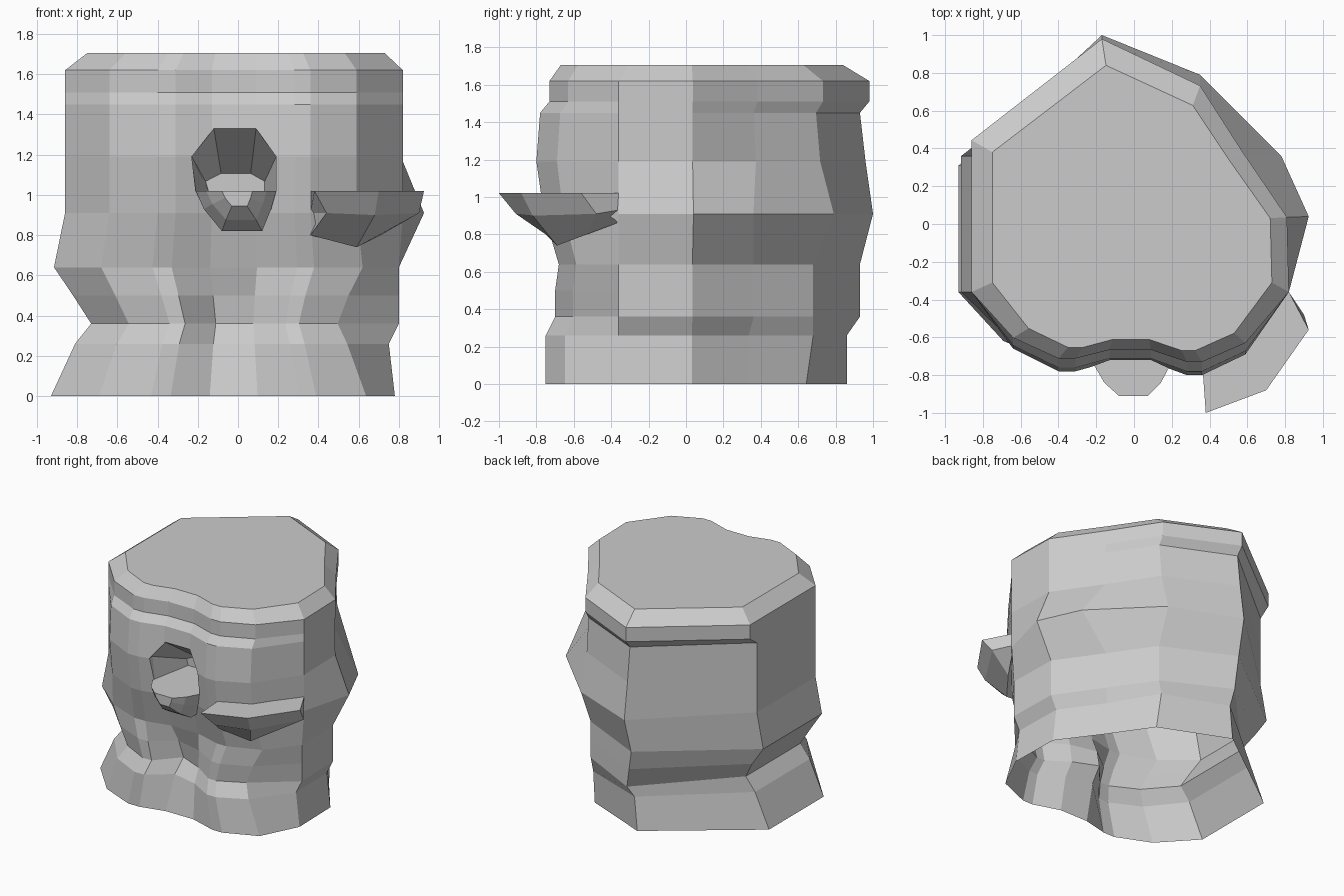
import bpy, bmesh

if "Cube" in bpy.data.objects:
    bpy.data.objects.remove(bpy.data.objects["Cube"])


def loft(name, rings):
    """Closed low-poly solid through rings that have equal point counts."""
    bm = bmesh.new()
    loops = [[bm.verts.new(p) for p in ring] for ring in rings]
    n = len(loops[0])
    for a, b in zip(loops, loops[1:]):
        for i in range(n):
            j = (i + 1) % n
            bm.faces.new((a[i], a[j], b[j], b[i]))
    bm.faces.new(loops[0][::-1])
    bm.faces.new(loops[-1])
    bmesh.ops.recalc_face_normals(bm, faces=bm.faces)
    mesh = bpy.data.meshes.new(name)
    bm.to_mesh(mesh)
    bm.free()
    ob = bpy.data.objects.new(name, mesh)
    bpy.context.collection.objects.link(ob)
    return ob


# Trunk plan: front-left corner, along the wavy front, then around the back
plan = [(-.86, -.36), (-.64, -.66), (-.40, -.78), (-.31, -.78), (-.13, -.73),
        (.09, -.73), (.28, -.80), (.36, -.80), (.59, -.69), (.82, -.36),
        (.81, .035), (.575, .37), (.35, .71), (-.17, .95), (-.86, .43)]

# height, left extent, right extent, right-front width factor, front y, back y
levels = [(0, -.93, .78, 1.08, -.75, .86),
          (.26, -.81, .75, .92, -.75, .86),
          (.36, -.73, .80, .84, -.70, .93),
          (.50, -.82, .80, .93, -.70, .93),
          (.64, -.915, .80, 1.05, -.68, .93),
          (.91, -.86, .82, 1, -.76, 1.0),
          (1.19, -.86, .82, 1, -.80, .96),
          (1.45, -.86, .82, 1, -.78, .93),
          (1.51, -.86, .82, 1, -.73, .98),
          (1.62, -.86, .82, 1, -.73, .98),
          (1.705, -.75, .73, 1, -.67, .84)]

# Groove between the front roots: y of its two floor columns by height
groove = {.26: (-.60, -.65), .36: (-.51, -.59), .50: (-.55, -.60)}


def trunk_ring(z, left, right, front_w, front, back):
    ring = []
    for i, (x, y) in enumerate(plan):
        x *= left / -.86 if x < 0 else (front_w if 5 <= i <= 8 else right / .82)
        if z > 1.65 and 5 <= i <= 8:
            x *= .9
        if 1 <= i <= 8:
            y *= front / -.80
        elif y > 0:
            y *= back / .95
        elif z > 1.65:
            y = -.31
        if z in groove and i in (4, 5):
            y = groove[z][i - 4]
        if .2 < z < .7 and i == 12:
            y = .68
        if z < 1.5 and i == 14:
            y = .31 if z < .4 else .36
        if z == .91:      # knot bulging out on the back right side
            x, y = {10: (.925, .04), 11: (.78, .36), 12: (.35, .79)}.get(i, (x, y))
        ring.append((x, y, z))
    return ring


trunk = loft("trunk", [trunk_ring(*lv) for lv in levels])

# Hollow: arched recess narrowing inward above a flat floor
floor = 1.02
arch = [(-.21, floor), (-.23, 1.19), (-.12, 1.33), (.09, 1.33), (.19, 1.19), (.19, floor)]


def section(points, y, sx, sz):
    return [(x * sx, y, floor + (z - floor) * sz) for x, z in points]


cutter = loft("hollow_cutter", [section(arch, -1.1, 1, 1), section(arch, -.72, 1, 1),
                                section(arch, -.40, .7, .28)])
cutter.hide_render = True
mod = trunk.modifiers.new("hollow", 'BOOLEAN')
mod.operation = 'DIFFERENCE'
mod.solver = 'EXACT'
mod.object = cutter
bpy.context.view_layer.objects.active = trunk
bpy.ops.object.modifier_apply(modifier=mod.name)
bpy.data.objects.remove(cutter)

# Open the underside of the trunk
bm = bmesh.new()
bm.from_mesh(trunk.data)
under = [f for f in bm.faces if all(v.co.z < .001 for v in f.verts)]
bmesh.ops.delete(bm, geom=under, context='FACES')
bm.to_mesh(trunk.data)
bm.free()

# Rounded lip below the hollow
bowl = [(-.21, floor), (-.17, .93), (-.08, .82), (.12, .82), (.165, .93), (.19, floor)]
loft("hollow_lip", [section(bowl, -.68, 1, 1), section(bowl, -.75, 1, 1),
                    section(bowl, -.84, .75, .72), section(bowl, -.91, .38, .38)])

# Bracket fungus on the front right: flat top tapering down into the bark
loft("bracket_fungus", [
    [(.36, -.75, .80), (.59, -.69, .74), (.71, -.53, .80), (.81, -.37, .86), (.37, -.68, .84)],
    [(.44, -.91, .91), (.68, -.82, .90), (.90, -.48, .91), (.81, -.36, .93), (.36, -.71, .91)],
    [(.38, -1.0, floor), (.70, -.88, floor), (.925, -.56, floor), (.82, -.36, floor), (.36, -.72, floor)],
])
